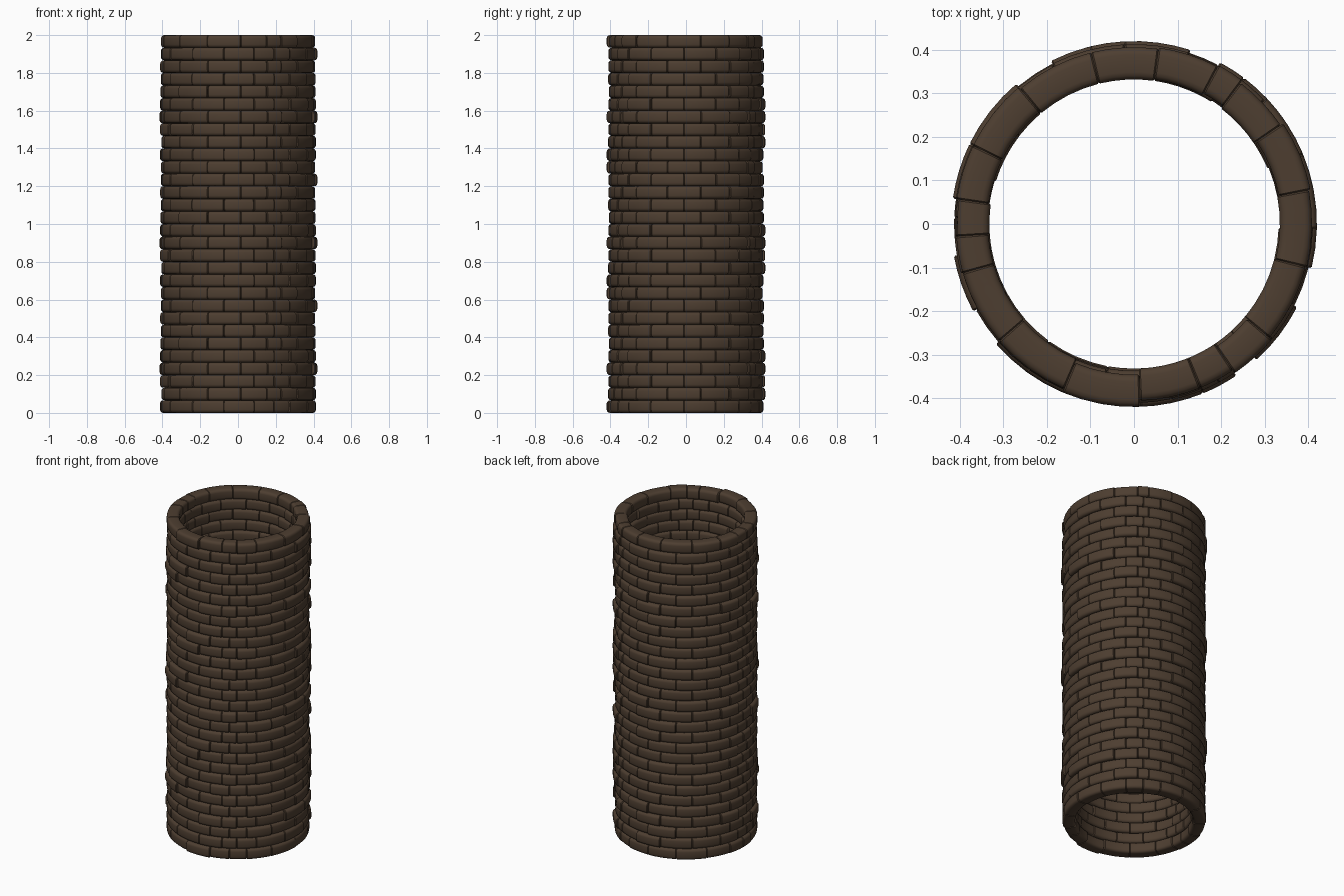
import bpy, bmesh, math, random

if "Cube" in bpy.data.objects:
    bpy.data.objects.remove(bpy.data.objects["Cube"])

random.seed(7)
ROWS, PERIOD = 30, 10            # the course pattern repeats every ten rows
H = 2.0 / ROWS
R_IN, R_OUT = 0.335, 0.409

# one colour for all bricks
mat = bpy.data.materials.new("dark brown brick")
mat.diffuse_color = (0.075, 0.048, 0.030, 1)
mat.use_nodes = True
mat.node_tree.nodes["Principled BSDF"].inputs["Base Color"].default_value = mat.diffuse_color

# joint angles of one course in degrees, and the staggered course between
joints = [-176, -164, -139, -113, -88, -68, -56, -40, -14,
          11, 34, 53, 62, 82, 104, 130, 154, 172]
n = len(joints)
stagger = [(joints[i] + (joints[(i + 1) % n] + (360 if i == n - 1 else 0))) / 2
           for i in range(n)]
jitter = [[random.choice((-0.003, 0, 0, 0.002, 0.004, 0.011)) for _ in range(n)]
          for _ in range(PERIOD)]


def profile(w, h, r):
    """Rounded rectangle cross-section (radial, vertical)."""
    pts = []
    for cx, cz, a0 in ((1, 1, 0), (-1, 1, 90), (-1, -1, 180), (1, -1, 270)):
        for k in range(4):
            a = math.radians(a0 + 30 * k)
            pts.append((cx * (w / 2 - r) + r * math.cos(a),
                        cz * (h / 2 - r) + r * math.sin(a)))
    return pts


def brick(bm, a0, a1, z, push):
    """Curved brick swept along an arc, with softened ends."""
    mid = (R_IN + R_OUT) / 2 + push
    w, h = R_OUT - R_IN, H
    span = a1 - a0
    e = math.radians(0.5)
    stops = [(a0, 0.006), (a0 + e, 0.0)]
    stops += [(a0 + span * t, 0.0) for t in (0.25, 0.5, 0.75)]
    stops += [(a1 - e, 0.0), (a1, 0.006)]
    rings = []
    for a, s in stops:
        rings.append([bm.verts.new(((mid + u) * math.cos(a), (mid + u) * math.sin(a), z + v))
                      for u, v in profile(w - s, h - s, 0.017)])
    m = len(rings[0])
    for A, B in zip(rings, rings[1:]):
        for i in range(m):
            j = (i + 1) % m
            bm.faces.new((A[i], A[j], B[j], B[i]))
    bm.faces.new(rings[0][::-1])
    bm.faces.new(rings[-1])


# stacked ring courses
for row in range(ROWS):
    bm = bmesh.new()
    angles = joints if row % 2 == 0 else stagger
    for i in range(n):
        a0 = angles[i]
        a1 = angles[i + 1] if i < n - 1 else angles[0] + 360
        brick(bm, math.radians(a0), math.radians(a1),
              2.0 - (row + 0.5) * H, jitter[row % PERIOD][i])
    bmesh.ops.recalc_face_normals(bm, faces=bm.faces)
    me = bpy.data.meshes.new("brick_course")
    bm.to_mesh(me)
    bm.free()
    me.materials.append(mat)
    ob = bpy.data.objects.new("brick_course_%02d" % (row + 1), me)
    bpy.context.collection.objects.link(ob)
    bpy.context.view_layer.objects.active = ob
    ob.select_set(True)

# soft edges, crisp ends
bpy.ops.object.shade_smooth_by_angle(angle=math.radians(40))
